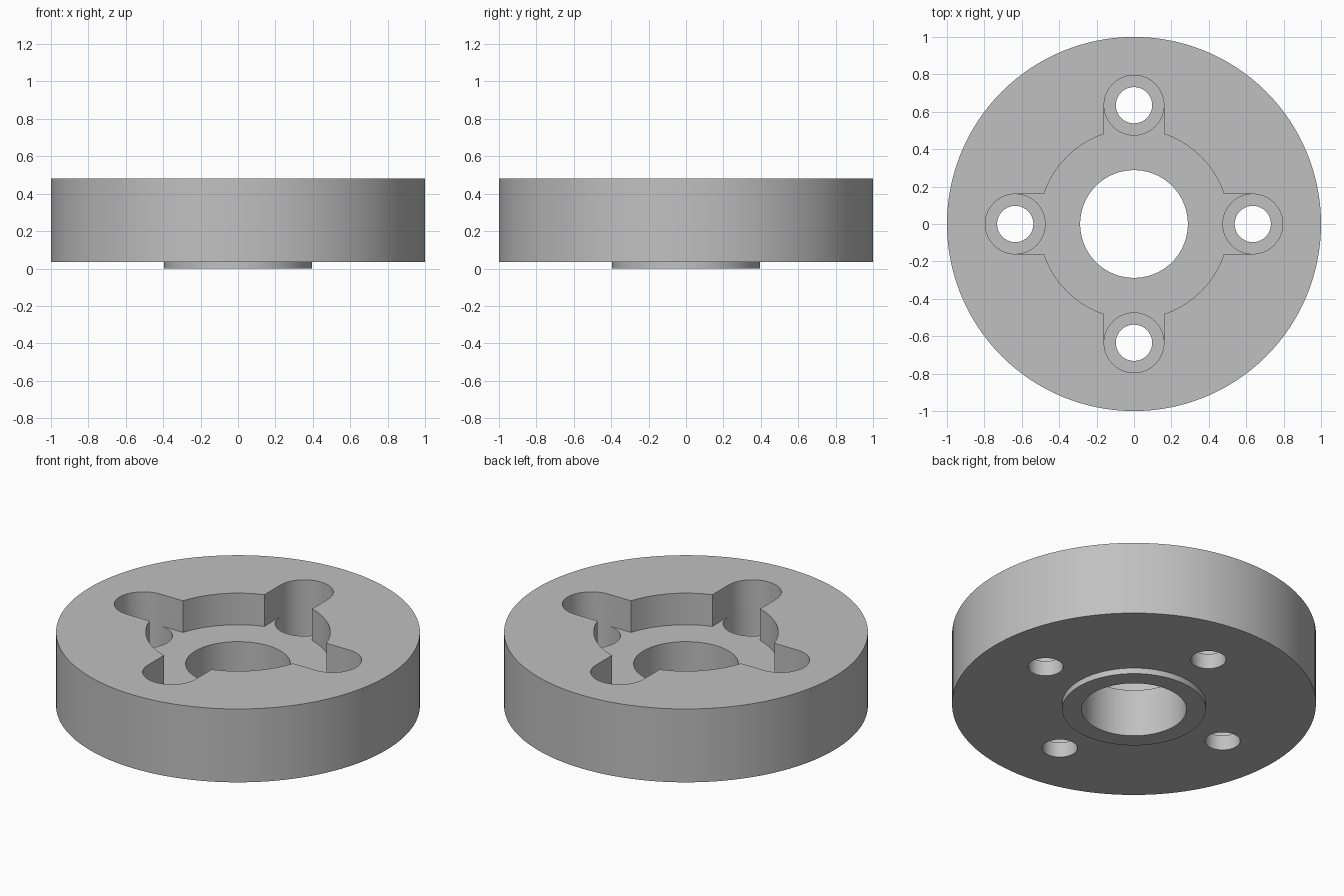
import bpy, bmesh
from math import sin, cos, pi, asin, radians

cube = bpy.data.objects.get("Cube")
if cube:
    bpy.data.objects.remove(cube)

# Main dimensions
BASE, TOP = 0.035, 0.48
POCKET_FLOOR, BOLT_SEAT = 0.288, 0.127
POCKET_R, BORE_R, BOSS_R = 0.507, 0.288, 0.395
BOLT_CIRCLE, SEAT_R, BOLT_R = 0.635, 0.16, 0.097

steel = bpy.data.materials.new("plain grey")
steel.use_nodes = True
grey = (0.53, 0.53, 0.53, 1)
steel.diffuse_color = grey
steel.node_tree.nodes["Principled BSDF"].inputs["Base Color"].default_value = grey


def arc(cx, cy, r, start, end, steps):
    return [(cx + r * cos(start + (end - start) * i / steps),
             cy + r * sin(start + (end - start) * i / steps)) for i in range(steps + 1)]


def circle(r, steps, cx=0, cy=0):
    return arc(cx, cy, r, 0, 2 * pi, steps)[:-1]


def prism(name, outline, z0, z1):
    """Extrude a closed outline between two heights."""
    bm = bmesh.new()
    face = bm.faces.new([bm.verts.new((x, y, z0)) for x, y in outline])
    new = bmesh.ops.extrude_face_region(bm, geom=[face])["geom"]
    bmesh.ops.translate(bm, vec=(0, 0, z1 - z0),
                        verts=[v for v in new if isinstance(v, bmesh.types.BMVert)])
    bmesh.ops.recalc_face_normals(bm, faces=bm.faces)
    mesh = bpy.data.meshes.new(name)
    bm.to_mesh(mesh)
    bm.free()
    mesh.materials.append(steel)
    obj = bpy.data.objects.new(name, mesh)
    bpy.context.collection.objects.link(obj)
    return obj


def combine(target, tool, operation):
    """Apply a boolean and discard the tool."""
    bpy.context.view_layer.objects.active = target
    mod = target.modifiers.new("cut", "BOOLEAN")
    mod.operation, mod.solver, mod.object = operation, "EXACT", tool
    bpy.ops.object.modifier_apply(modifier=mod.name)
    bpy.data.objects.remove(tool)


# Disc with a locating boss underneath
flange = prism("flange_disc", circle(1, 128), BASE, TOP)
combine(flange, prism("boss", circle(BOSS_R, 96), 0, BASE + 0.05), "UNION")

# Cross-shaped pocket: round centre with four round-ended slots
corner = asin(SEAT_R / POCKET_R)
outline = []
for k in range(4):
    a = k * pi / 2
    outline += arc(BOLT_CIRCLE * cos(a), BOLT_CIRCLE * sin(a), SEAT_R, a - pi / 2, a + pi / 2, 24)
    outline += arc(0, 0, POCKET_R, a + corner, a + pi / 2 - corner, 20)
combine(flange, prism("pocket_cutter", outline, POCKET_FLOOR, TOP + 0.1), "DIFFERENCE")

# Deeper bolt seats and through holes
for k in range(4):
    x, y = BOLT_CIRCLE * cos(k * pi / 2), BOLT_CIRCLE * sin(k * pi / 2)
    combine(flange, prism("seat_cutter", circle(SEAT_R, 48, x, y), BOLT_SEAT, TOP + 0.1), "DIFFERENCE")
    combine(flange, prism("bolt_cutter", circle(BOLT_R, 40, x, y), -0.1, TOP + 0.1), "DIFFERENCE")

# Central bore
combine(flange, prism("bore_cutter", circle(BORE_R, 80), -0.1, TOP + 0.1), "DIFFERENCE")

# Smooth round walls, sharp rims
bpy.ops.object.select_all(action="DESELECT")
flange.select_set(True)
bpy.context.view_layer.objects.active = flange
bpy.ops.object.shade_smooth_by_angle(angle=radians(30))
